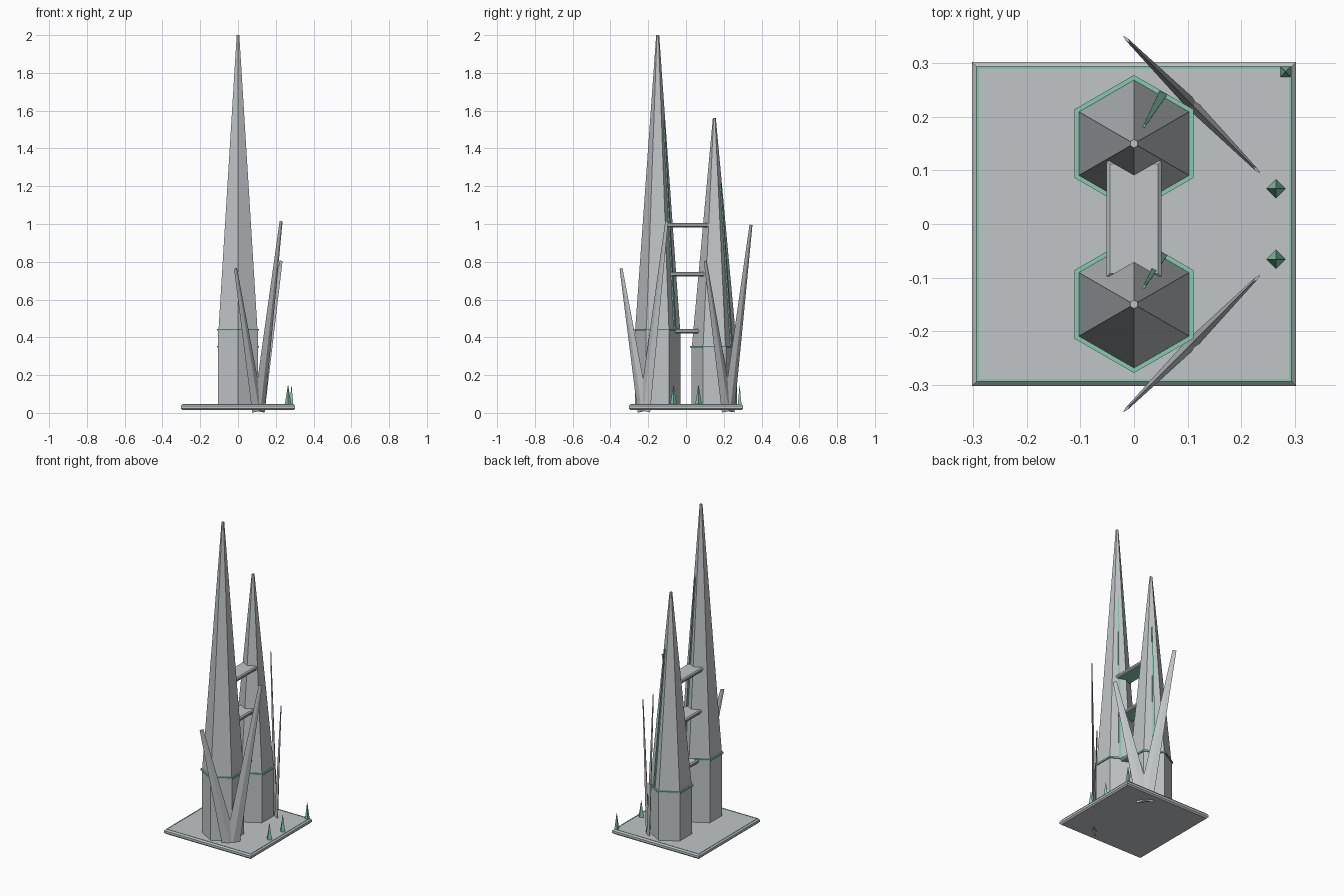
import bpy, math
from mathutils import Vector

if "Cube" in bpy.data.objects:
    bpy.data.objects.remove(bpy.data.objects["Cube"])


def material(name, rgb):
    m = bpy.data.materials.new(name)
    m.diffuse_color = (*rgb, 1)
    m.use_nodes = True
    m.node_tree.nodes["Principled BSDF"].inputs["Base Color"].default_value = m.diffuse_color
    return m


GREY = material("tower grey", (0.53, 0.56, 0.58))
GREEN = material("trim green", (0.24, 0.59, 0.42))


def loft(name, rings, mat):
    """Skin a stack of equal rings and cap both ends."""
    n = len(rings[0])
    verts = [tuple(p) for r in rings for p in r]
    faces = [(k * n + i, k * n + (i + 1) % n, (k + 1) * n + (i + 1) % n, (k + 1) * n + i)
             for k in range(len(rings) - 1) for i in range(n)]
    faces += [tuple(range(n))[::-1], tuple(range(len(verts) - n, len(verts)))]
    me = bpy.data.meshes.new(name)
    me.from_pydata(verts, [], faces)
    me.materials.append(mat)
    ob = bpy.data.objects.new(name, me)
    bpy.context.collection.objects.link(ob)
    return ob


def ring(x, y, z, r, n, turn=90):
    return [Vector((x + r * math.cos(math.radians(turn) + 2 * math.pi * i / n),
                    y + r * math.sin(math.radians(turn) + 2 * math.pi * i / n), z)) for i in range(n)]


def rect(x0, x1, y0, y1, z):
    return [(x0, y0, z), (x1, y0, z), (x1, y1, z), (x0, y1, z)]


def slab(name, x0, x1, y0, y1, z0, z1, c, mat):
    """Box with chamfered top and bottom rims."""
    return loft(name, [rect(x0 + d, x1 - d, y0 + d, y1 - d, z)
                       for d, z in ((c, z0), (0, z0 + c), (0, z1 - c), (c, z1))], mat)


# base plate with a thin inlaid green border
slab("base_plate", -0.302, 0.302, -0.302, 0.302, 0.015, 0.045, 0.008, GREY)
for s in (-1, 1):
    a, b = sorted((s * 0.289, s * 0.294))
    loft("border_x", [rect(a, b, -0.294, 0.294, z) for z in (0.043, 0.0465)], GREEN)
    loft("border_y", [rect(-0.289, 0.289, a, b, z) for z in (0.043, 0.0465)], GREEN)

# two hexagonal towers: shaft, green band, spire, light strip
for tag, y, zb, zt in (("tall", -0.15, 0.44, 2.0), ("short", 0.15, 0.35, 1.56)):
    loft(tag + "_shaft", [ring(0, y, z, 0.121, 6) for z in (0.04, zb)], GREY)
    loft(tag + "_band", [ring(0, y, z, 0.128, 6) for z in (zb - 0.005, zb + 0.005)], GREEN)
    loft(tag + "_spire", [ring(0, y, zb, 0.119, 6), ring(0, y, zt, 0.008, 6)], GREY)
    out = Vector((0.5, math.sqrt(0.75), 0))
    side = Vector((-out.y, out.x, 0))
    rings = []
    for t, w in ((0.0, 0.008), (0.71, 0.002)):
        ap = (0.119 + (0.008 - 0.119) * t) * math.cos(math.pi / 6)
        c = Vector((0, y, zb + (zt - zb) * t))
        rings.append([c + out * (ap + o) + side * s
                      for o, s in ((-0.005, w), (-0.005, -w), (0.007, -w), (0.007, w))])
    loft(tag + "_strip", rings, GREEN)

# bridges between the towers, green underneath
for z, y0, y1 in ((0.995, -0.098, 0.118), (0.735, -0.09, 0.11), (0.433, -0.075, 0.085)):
    slab("bridge", -0.051, 0.051, y0, y1, z - 0.011, z + 0.011, 0.006, GREY)
    loft("bridge_underside", [rect(-0.046, 0.046, y0 + 0.005, y1 - 0.005, z - d)
                              for d in (0.014, 0.0105)], GREEN)

# leaning blades in two V pairs, flattened four-sided tapers
for s, z_left, z_right in ((-1, 0.765, 1.015), (1, 0.995, 0.805)):
    normal = Vector((1, s, 0)).normalized()
    for base, tip in (((0.105, s * 0.226, 0.01), (-0.013, s * 0.344, z_left)),
                      ((0.111, s * 0.220, 0.01), (0.228, s * 0.102, z_right))):
        b, t = Vector(base), Vector(tip)
        axis = (t - b).normalized()
        wide = normal.cross(axis)
        loft("blade", [[c + wide * r, c + normal * r * 0.25, c - wide * r, c - normal * r * 0.25]
                       for c, r in ((b, 0.043), (t, 0.011))], GREY)

# small green crystals on the right side of the plate
for x, y, r, h, turn in ((0.265, 0.066, 0.018, 0.145, 90), (0.265, -0.066, 0.018, 0.145, 90),
                         (0.283, 0.284, 0.014, 0.145, 45)):
    loft("crystal", [ring(x, y, 0.042, r, 4, turn), ring(x, y, h, 0.001, 4, turn)], GREEN)

# consistent outward normals
import bmesh
for ob in bpy.context.collection.objects:
    bm = bmesh.new()
    bm.from_mesh(ob.data)
    bmesh.ops.recalc_face_normals(bm, faces=bm.faces)
    bm.to_mesh(ob.data)
    bm.free()
